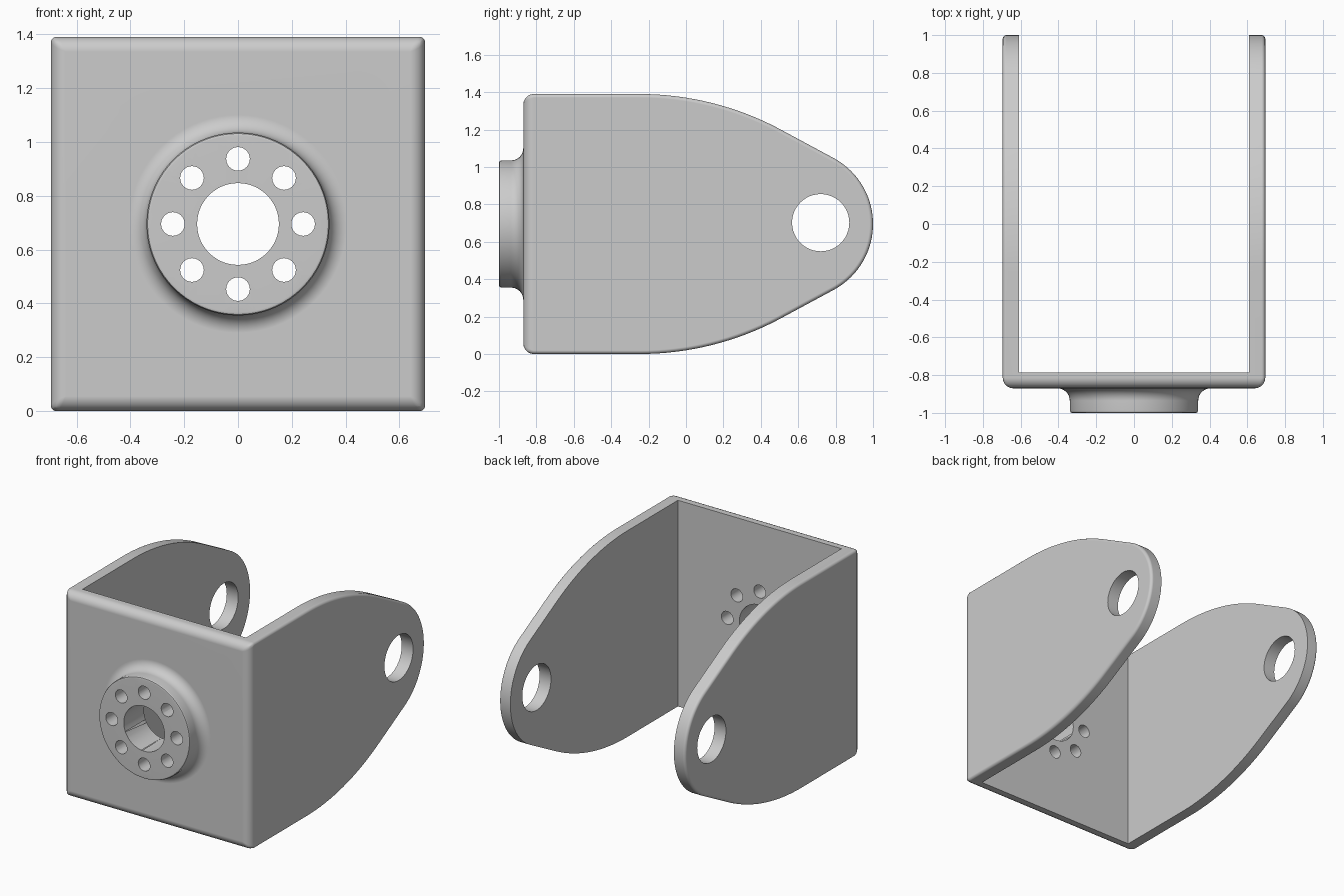
import bpy, bmesh, math
from mathutils import Matrix, Vector

if "Cube" in bpy.data.objects:
    bpy.data.objects.remove(bpy.data.objects["Cube"])

CZ = 0.695           # height of the symmetry plane
HALF = 0.695         # half width
FRONT = -0.87

grey = bpy.data.materials.new("plain grey")
grey.diffuse_color = (0.6, 0.6, 0.6, 1)
grey.use_nodes = True
grey.node_tree.nodes["Principled BSDF"].inputs["Base Color"].default_value = grey.diffuse_color


def to_object(name, bm):
    bmesh.ops.recalc_face_normals(bm, faces=bm.faces[:])
    me = bpy.data.meshes.new(name)
    bm.to_mesh(me)
    bm.free()
    me.materials.append(grey)
    ob = bpy.data.objects.new(name, me)
    bpy.context.collection.objects.link(ob)
    return ob


def cylinder(name, centre, radius, length, axis, segs):
    bm = bmesh.new()
    rot = Matrix.Rotation(math.pi / 2, 4, 'Y' if axis == 'X' else 'X')
    bmesh.ops.create_cone(bm, cap_ends=True, segments=segs, radius1=radius,
                          radius2=radius, depth=length,
                          matrix=Matrix.Translation(centre) @ rot)
    return to_object(name, bm)


def apply_modifiers(ob):
    bpy.context.view_layer.objects.active = ob
    for m in list(ob.modifiers):
        bpy.ops.object.modifier_apply(modifier=m.name)


def combine(ob, other, operation):
    m = ob.modifiers.new(operation.lower(), 'BOOLEAN')
    m.operation, m.solver, m.object = operation, 'EXACT', other
    apply_modifiers(ob)
    bpy.data.objects.remove(other)


# Side outline: straight top, wide arc, short straight, rounded tip
tilt = math.radians(27.7)
upper = [(FRONT, CZ)]
for i in range(17):
    a = tilt * i / 16
    upper.append((-0.25 + 1.6 * math.sin(a), CZ - 1.6 + 1.6 * math.cos(a)))
for i in range(19):
    a = tilt + (math.pi / 2 - tilt) * i / 18
    upper.append((0.6 + 0.4 * math.sin(a), 0.4 * math.cos(a)))
outline = [(y, CZ + h) for y, h in upper] + [(y, CZ - h) for y, h in upper[-2::-1]]

# Bracket body as a solid block, outer edges rounded
bm = bmesh.new()
face = bm.faces.new([bm.verts.new((-HALF, y, z)) for y, z in outline])
ext = bmesh.ops.extrude_face_region(bm, geom=[face])
bmesh.ops.translate(bm, vec=(2 * HALF, 0, 0),
                    verts=[g for g in ext['geom'] if isinstance(g, bmesh.types.BMVert)])
weight = bm.edges.layers.float.new("bevel_weight_edge")
for e in bm.edges:
    a, b = (v.co for v in e.verts)
    if a.y < FRONT + 0.001 and b.y < FRONT + 0.001:
        e[weight] = 1.0
    elif abs(a.x - b.x) < 0.001:
        e[weight] = 0.35
bracket = to_object("bracket", bm)
bev = bracket.modifiers.new("round", 'BEVEL')
bev.limit_method, bev.width, bev.segments = 'WEIGHT', 0.055, 5
bev.use_clamp_overlap = False
apply_modifiers(bracket)

# Hollow between the two cheeks
bm = bmesh.new()
bmesh.ops.create_cube(bm, size=1, matrix=Matrix.Translation((0, 0.215, CZ))
                      @ Matrix.Diagonal((1.22, 2, 2, 1)))
combine(bracket, to_object("hollow_cutter", bm), 'DIFFERENCE')

# Flange boss with a flared root, lathed around y
profile = [(0, -1.0), (0.328, -1.0), (0.336, -0.997), (0.34, -0.988)]
for i in range(9):
    a = math.pi / 2 * i / 8
    profile.append((0.405 - 0.065 * math.cos(a), -0.935 + 0.065 * math.sin(a)))
profile += [(0.405, -0.83), (0, -0.83)]
bm = bmesh.new()
vs = [bm.verts.new((r, y, CZ)) for r, y in profile]
es = [bm.edges.new(p) for p in zip(vs, vs[1:])]
bmesh.ops.spin(bm, geom=vs + es, cent=(0, 0, CZ), axis=(0, 1, 0),
               angle=math.tau, steps=72)
bmesh.ops.remove_doubles(bm, verts=bm.verts[:], dist=0.0001)
combine(bracket, to_object("flange_boss", bm), 'UNION')

# Shaft bore, ring of bolt holes and pivot holes
combine(bracket, cylinder("bore", (0, -0.9, CZ), 0.152, 0.6, 'Y', 48), 'DIFFERENCE')
for i in range(8):
    a = math.tau * i / 8
    centre = Vector((0.242 * math.cos(a), -0.9, CZ + 0.242 * math.sin(a)))
    combine(bracket, cylinder("bolt_hole", centre, 0.044, 0.6, 'Y', 24), 'DIFFERENCE')
combine(bracket, cylinder("pivot_hole", (0, 0.72, CZ + 0.007), 0.153, 2, 'X', 48), 'DIFFERENCE')

# Smooth rounded surfaces, crisp edges
bracket.select_set(True)
bpy.context.view_layer.objects.active = bracket
bpy.ops.object.shade_smooth_by_angle(angle=math.radians(30))
wn = bracket.modifiers.new("even shading", 'WEIGHTED_NORMAL')
wn.keep_sharp = True
